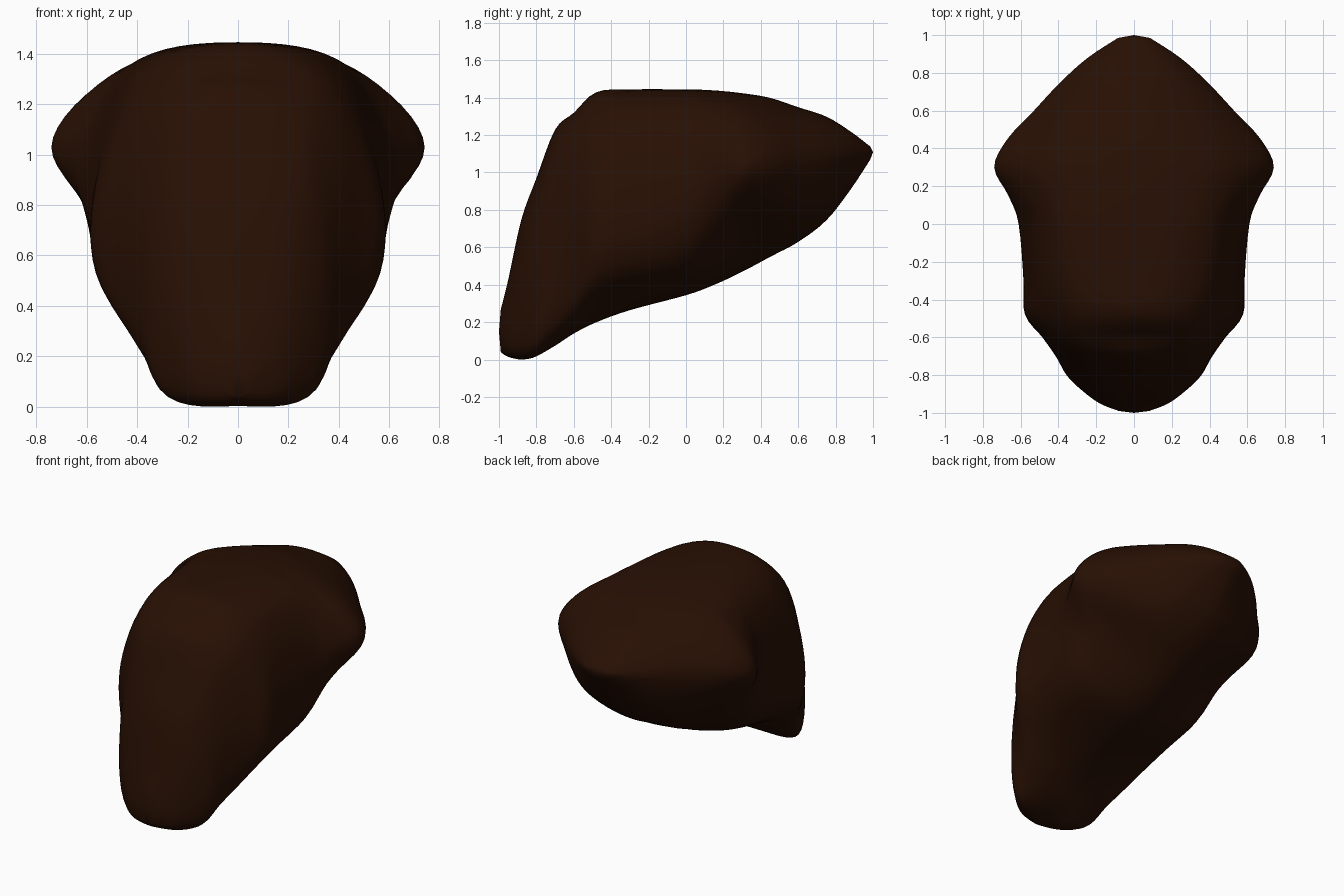
import bpy, bmesh
from mathutils import Vector

if "Cube" in bpy.data.objects:
    bpy.data.objects.remove(bpy.data.objects["Cube"])

# Cross-sections front to back:
# y, top z, shoulder x/z, widest x/z, lower corner x/z, bottom z
SECTIONS = [
    (-.99, .27, .05, .23, .08, .15, .05, .08, .04),
    (-.95, .43, .12, .37, .18, .20, .15, .05, .015),
    (-.88, .75, .18, .67, .27, .40, .24, .05, .004),
    (-.80, .97, .25, .87, .35, .50, .31, .07, .025),
    (-.70, 1.23, .29, 1.10, .41, .63, .35, .16, .075),
    (-.60, 1.32, .34, 1.22, .48, .74, .41, .26, .14),
    (-.48, 1.43, .37, 1.30, .57, .79, .48, .38, .20),
    (-.30, 1.445, .41, 1.33, .58, .82, .49, .44, .265),
    (.00, 1.445, .43, 1.35, .61, .91, .48, .50, .345),
    (.15, 1.44, .45, 1.345, .665, 1.0, .47, .61, .40),
    (.30, 1.425, .465, 1.335, .74, 1.03, .47, .73, .47),
    (.45, 1.40, .42, 1.305, .67, 1.05, .44, .76, .55),
    (.60, 1.35, .33, 1.28, .53, 1.07, .38, .78, .63),
    (.75, 1.30, .24, 1.25, .39, 1.09, .28, .84, .745),
    (.88, 1.22, .15, 1.20, .245, 1.10, .17, .98, .91),
    (.985, 1.14, .05, 1.135, .085, 1.11, .06, 1.08, 1.07),
]


def spline(p0, p1, p2, p3, t):
    return 0.5 * (2 * p1 + (p2 - p0) * t + (2 * p0 - 5 * p1 + 4 * p2 - p3) * t * t
                  + (3 * p1 - p0 - 3 * p2 + p3) * t ** 3)


def control_loop(s):
    y, zt, sx, sz, wx, wz, lx, lz, zb = s
    right = [(sx, sz), (wx, wz), (lx, lz)]
    pts = [(0, zt)] + right + [(0, zb)] + [(-x, z) for x, z in reversed(right)]
    return [Vector((x, y, z)) for x, z in pts]


def smooth_loop(pts, steps):
    n = len(pts)
    return [spline(pts[i - 1], pts[i], pts[(i + 1) % n], pts[(i + 2) % n], k / steps)
            for i in range(n) for k in range(steps)]


# Smooth the sections around, then along the body
loops = [smooth_loop(control_loop(s), 8) for s in SECTIONS]
rings = []
last = len(loops) - 1
for i in range(last):
    four = [loops[max(i - 1, 0)], loops[i], loops[i + 1], loops[min(i + 2, last)]]
    for k in range(4):
        rings.append([spline(*p, k / 4) for p in zip(*four)])
rings.append(loops[-1])

# Body skin with rounded front and back tips
bm = bmesh.new()
grid = [[bm.verts.new(p) for p in ring] for ring in rings]
n = len(grid[0])
for a, b in zip(grid, grid[1:]):
    for j in range(n):
        bm.faces.new((a[j], a[(j + 1) % n], b[(j + 1) % n], b[j]))
for ring, tip in ((grid[0], (0, -1, .15)), (grid[-1], (0, 1, 1.11))):
    v = bm.verts.new(tip)
    for j in range(n):
        bm.faces.new((ring[j], ring[(j + 1) % n], v))
bmesh.ops.recalc_face_normals(bm, faces=bm.faces)
low = min(v.co.z for v in bm.verts)
bmesh.ops.translate(bm, verts=bm.verts, vec=(0, 0, -low))
for f in bm.faces:
    f.smooth = True
mesh = bpy.data.meshes.new("hair_cap")
bm.to_mesh(mesh)
bm.free()
cap = bpy.data.objects.new("hair_cap", mesh)
bpy.context.collection.objects.link(cap)

# Dark brown
mat = bpy.data.materials.new("dark_brown")
mat.diffuse_color = (0.021, 0.005, 0.001, 1)
mat.use_nodes = True
mat.node_tree.nodes["Principled BSDF"].inputs["Base Color"].default_value = mat.diffuse_color
mesh.materials.append(mat)
